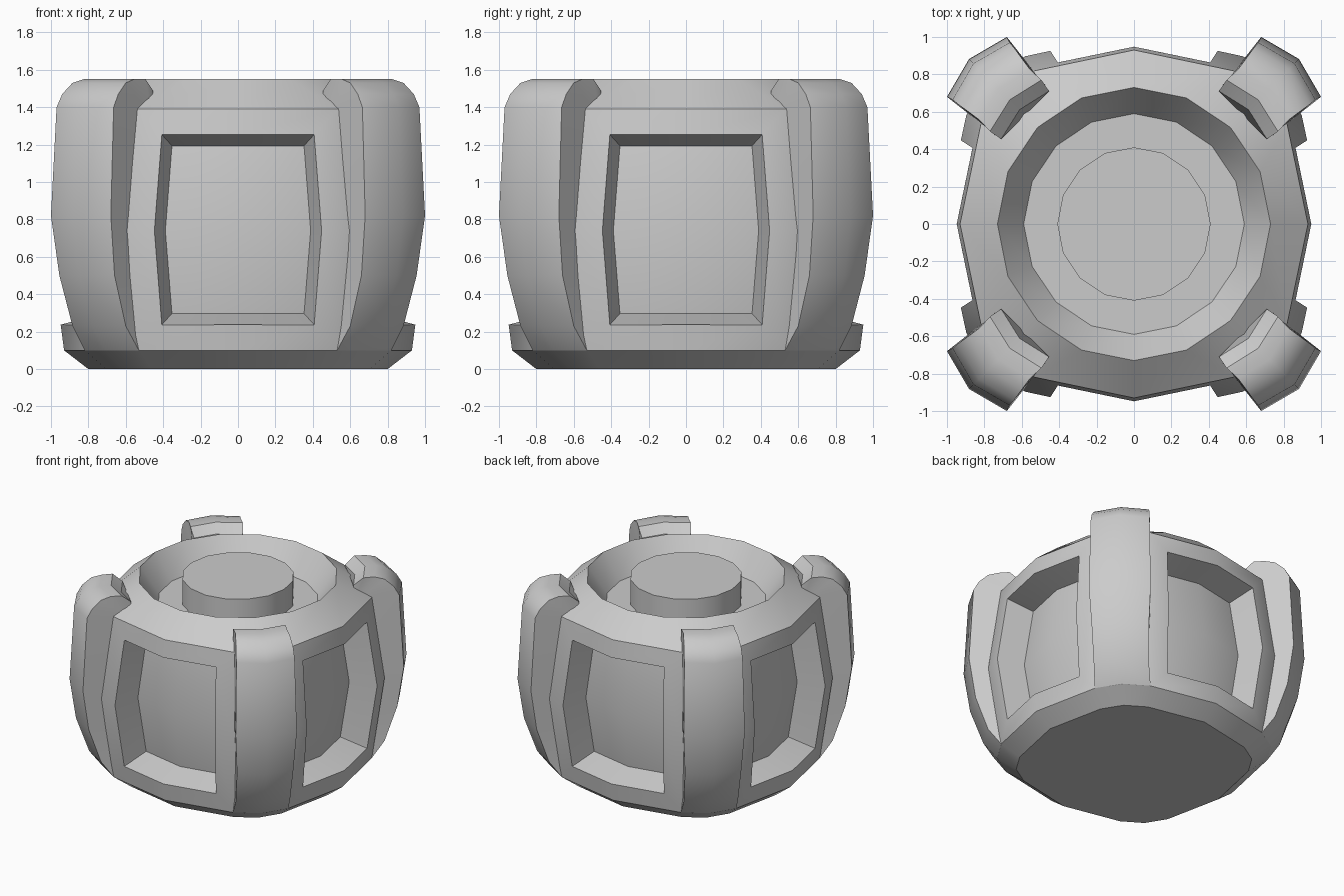
import bpy, bmesh
from math import sin, cos, pi, radians
from mathutils import Vector, Matrix

if "Cube" in bpy.data.objects:
    bpy.data.objects.remove(bpy.data.objects["Cube"])


def finish(bm, name):
    """Turn a bmesh into a smooth-by-angle object."""
    bmesh.ops.remove_doubles(bm, verts=bm.verts, dist=1e-4)
    bmesh.ops.recalc_face_normals(bm, faces=bm.faces)
    me = bpy.data.meshes.new(name)
    bm.to_mesh(me)
    bm.free()
    ob = bpy.data.objects.new(name, me)
    bpy.context.collection.objects.link(ob)
    bpy.ops.object.select_all(action='DESELECT')
    bpy.context.view_layer.objects.active = ob
    ob.select_set(True)
    bpy.ops.object.shade_smooth_by_angle(angle=radians(30))
    return ob


def ring(bm, size, z, squarish):
    """16-point loop: plain circle, or a rounded square with wide sides."""
    verts = []
    for k in range(16):
        a, r = k * pi / 8, size
        if squarish:
            q, m = divmod(k, 4)
            a = q * pi / 2 + radians((0, 33, 45, 57)[m])
            r = size * (1, 1.05, 1.078, 1.05)[m]
        verts.append(bm.verts.new((r * cos(a), r * sin(a), z)))
    return verts


# Body: squarish barrel with a round sunken well on top
bm = bmesh.new()
profile = [(0.80, 0, True), (0.93, 0.10, True), (1.018, 0.74, True),
           (0.93, 1.39, True), (0.73, 1.55, False), (0.59, 1.35, False)]
loops = [ring(bm, *p) for p in profile]
sides = [[] for _ in range(4)]
for i, (lo, hi) in enumerate(zip(loops, loops[1:])):
    for k in range(16):
        n = (k + 1) % 16
        f = bm.faces.new((lo[k], lo[n], hi[n], hi[k]))
        if i in (1, 2) and k % 4 in (0, 3):
            sides[((k + 1) // 4) % 4].append(f)
bm.faces.new(loops[0][::-1])
bm.faces.new(loops[-1])
bm.normal_update()

# Recessed window on each of the four sides
for q, faces in enumerate(sides):
    for width in (0.138, 0.06):
        bmesh.ops.inset_region(bm, faces=faces, thickness=width,
                               use_even_offset=True, use_boundary=True)
        bm.normal_update()
    inward = Vector((-cos(q * pi / 2), -sin(q * pi / 2), 0)) * 0.22
    bmesh.ops.translate(bm, verts=list({v for f in faces for v in f.verts}), vec=inward)
finish(bm, "body")

# Central plug in the well
bm = bmesh.new()
bmesh.ops.create_cone(bm, cap_ends=True, segments=16, radius1=0.41, radius2=0.41,
                      depth=0.22, matrix=Matrix.Translation((0, 0, 1.44)))
finish(bm, "centre_plug")

# Corner ribs: outer edge path as (short side, long side, height)
path = [(0.53, 0.82, 0.10), (0.60, 0.885, 0.23), (0.66, 0.955, 0.50), (0.68, 1.0, 0.82),
        (0.665, 0.97, 1.40), (0.64, 0.94, 1.47), (0.60, 0.885, 1.53),
        (0.555, 0.825, 1.55), (0.495, 0.77, 1.55), (0.455, 0.71, 1.49)]
for q in range(4):
    bm = bmesh.new()
    rows = []
    for u, v, z in path:
        m = (u + v) / 2 * 1.05
        zi = min(z, 1.36)
        section = [(0.46, 0.72, zi), (u, v, z), (m, m, z), (v, u, z), (0.72, 0.46, zi)]
        rows.append([bm.verts.new(p) for p in section])
    for a, b in zip(rows, rows[1:]):
        for j in range(5):
            n = (j + 1) % 5
            bm.faces.new((a[j], a[n], b[n], b[j]))
    bm.faces.new(rows[0])
    bm.faces.new(rows[-1][::-1])
    bm.transform(Matrix.Rotation(q * pi / 2, 4, 'Z'))
    finish(bm, "corner_rib_%d" % (q + 1))
